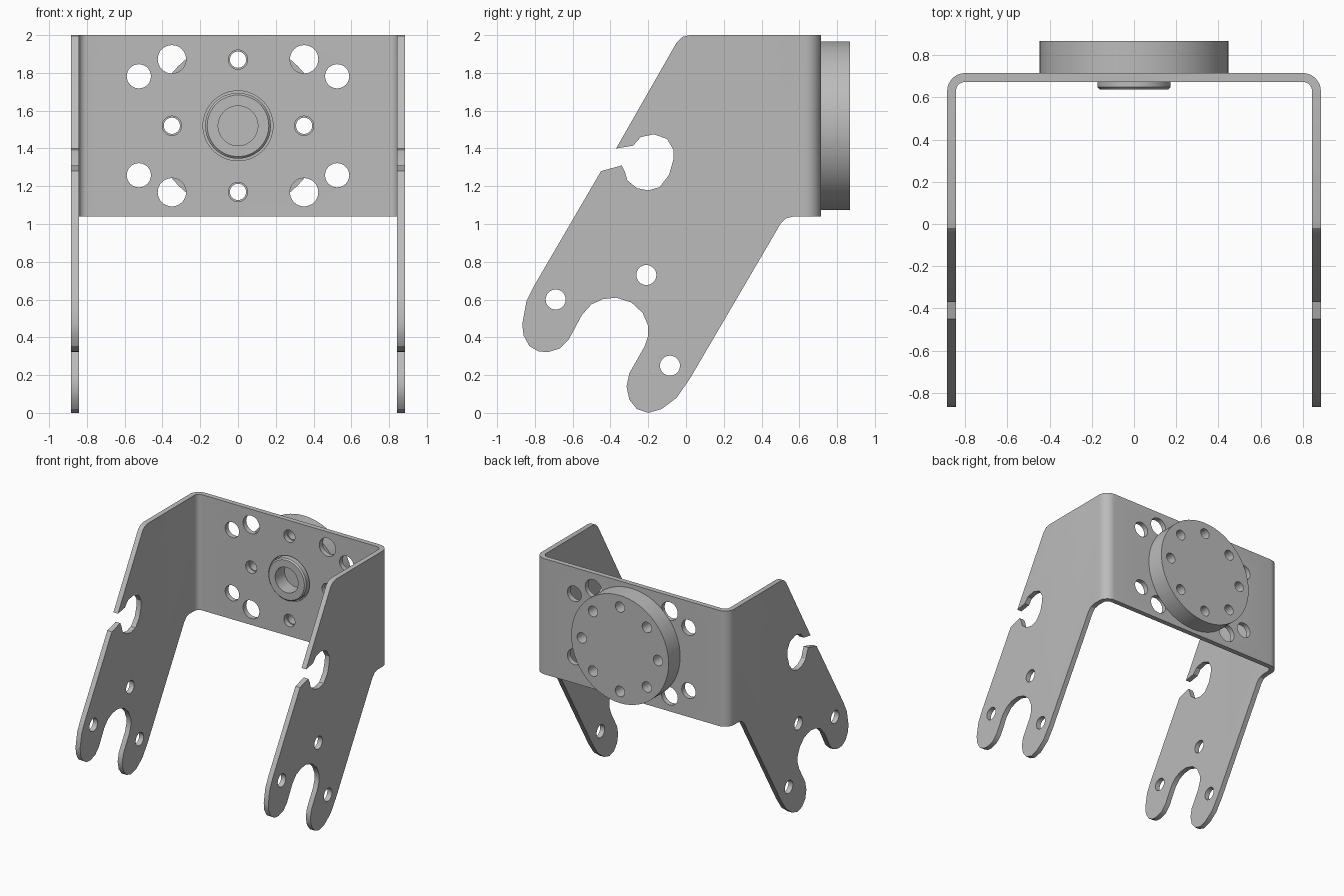
import bpy
import bmesh
from math import sin, cos, pi, radians
from mathutils import Vector

cube = bpy.data.objects.get("Cube")
if cube:
    bpy.data.objects.remove(cube)

metal = bpy.data.materials.new("grey_metal")
metal.use_nodes = True
GREY = (0.5, 0.5, 0.5, 1)
metal.diffuse_color = GREY
metal.node_tree.nodes["Principled BSDF"].inputs["Base Color"].default_value = GREY

# Each axis maps flat (a, b) coordinates plus a depth to space
PLACE = {
    "X": lambda a, b, d: Vector((d, a, b)),
    "Y": lambda a, b, d: Vector((a, d, b)),
    "Z": lambda a, b, d: Vector((a, b, d)),
}


def circle(a, b, radius, count=32):
    return [(a + radius * cos(2 * pi * i / count), b + radius * sin(2 * pi * i / count))
            for i in range(count)]


def arc(a, b, radius, start, end, steps=8):
    angles = [radians(start + (end - start) * i / steps) for i in range(steps + 1)]
    return [(a + radius * cos(t), b + radius * sin(t)) for t in angles]


def make_object(name, bm):
    bmesh.ops.recalc_face_normals(bm, faces=bm.faces[:])
    mesh = bpy.data.meshes.new(name)
    bm.to_mesh(mesh)
    bm.free()
    obj = bpy.data.objects.new(name, mesh)
    bpy.context.collection.objects.link(obj)
    mesh.materials.append(metal)
    return obj


def prisms(name, outlines, axis, low, high):
    """Extrude flat outlines along an axis into one object."""
    bm = bmesh.new()
    place = PLACE[axis]
    for outline in outlines:
        face = bm.faces.new([bm.verts.new(place(a, b, low)) for a, b in outline])
        ext = bmesh.ops.extrude_face_region(bm, geom=[face])
        moved = [v for v in ext["geom"] if isinstance(v, bmesh.types.BMVert)]
        bmesh.ops.translate(bm, verts=moved, vec=place(0, 0, high - low))
    return make_object(name, bm)


def lathe_y(name, profile, height, steps=64):
    """Turn a (radius, y) profile around a front-to-back axis."""
    bm = bmesh.new()
    verts = [bm.verts.new((r, y, height)) for r, y in profile]
    edges = [bm.edges.new(pair) for pair in zip(verts, verts[1:])]
    bmesh.ops.spin(bm, geom=verts + edges, cent=(0, 0, height), axis=(0, 1, 0),
                   angle=2 * pi, steps=steps)
    bmesh.ops.remove_doubles(bm, verts=bm.verts[:], dist=0.0001)
    return make_object(name, bm)


def boolean(obj, cutter, operation):
    mod = obj.modifiers.new(operation.lower(), "BOOLEAN")
    mod.operation = operation
    mod.solver = "EXACT"
    mod.object = cutter
    bpy.context.view_layer.objects.active = obj
    bpy.ops.object.modifier_apply(modifier=mod.name)
    bpy.data.objects.remove(cutter)


def smooth(obj):
    bpy.ops.object.select_all(action="DESELECT")
    obj.select_set(True)
    bpy.context.view_layer.objects.active = obj
    bpy.ops.object.shade_smooth_by_angle(angle=radians(30))


HALF, BACK, FRONT, SHEET, BEND = 0.885, 0.715, -1, 0.042, 0.085
HUB_Z, BOLT_RING = 1.52, 0.35

# Bent sheet: U shape seen from above
inner = BEND - SHEET
cx, cy = HALF - BEND, BACK - BEND
outside = [(HALF, FRONT)] + arc(cx, cy, BEND, 0, 90) + arc(-cx, cy, BEND, 90, 180) + [(-HALF, FRONT)]
inside = ([(SHEET - HALF, FRONT)] + arc(-cx, cy, inner, 180, 90)
          + arc(cx, cy, inner, 90, 0) + [(HALF - SHEET, FRONT)])
bracket = prisms("bracket", [outside + inside], "Z", -0.5, 2.5)

# Side outline with the hooked slot and forked foot
upper = [(0.8, 2), (0.02, 2), (-0.02, 1.99), (-0.05, 1.96), (-0.37, 1.4)]
slot = [(-0.28, 1.415), (-0.24, 1.46), (-0.17, 1.475), (-0.1, 1.45), (-0.065, 1.39),
        (-0.067, 1.34), (-0.09, 1.26), (-0.14, 1.195), (-0.2, 1.178), (-0.26, 1.19),
        (-0.31, 1.23), (-0.325, 1.28), (-0.34, 1.31), (-0.45, 1.28)]
front_toe = [(-0.8, 0.68), (-0.845, 0.59), (-0.867, 0.47), (-0.86, 0.41), (-0.83, 0.355),
             (-0.78, 0.325), (-0.73, 0.322), (-0.67, 0.34), (-0.62, 0.39)]
fork = [(-0.55, 0.52), (-0.5, 0.575), (-0.44, 0.602), (-0.37, 0.61), (-0.29, 0.585),
        (-0.23, 0.53), (-0.2, 0.46), (-0.2, 0.41), (-0.22, 0.35)]
rear_toe = [(-0.3, 0.21), (-0.315, 0.14), (-0.3, 0.07), (-0.26, 0.02), (-0.2, 0),
            (-0.13, 0.02), (-0.05, 0.08), (0.02, 0.18)]
lower = [(0.5, 1), (0.53, 1.03), (0.57, 1.04), (0.8, 1.04)]
outline = prisms("outline", [upper + slot + front_toe + fork + rear_toe + lower], "X", -1, 1)
boolean(bracket, outline, "INTERSECT")

# Screw holes in both legs
leg_holes = [circle(y, z, 0.053) for y, z in [(-0.69, 0.6), (-0.21, 0.73), (-0.085, 0.25)]]
boolean(bracket, prisms("leg_holes", leg_holes, "X", -1, 1), "DIFFERENCE")

# Holes in the back plate
plate_holes = [circle(0, HUB_Z, 0.185, 64)]
for sx in (-1, 1):
    plate_holes.append(circle(sx * BOLT_RING, HUB_Z, 0.051))
    plate_holes.append(circle(0, HUB_Z + sx * BOLT_RING, 0.051))
    for sz in (-1, 1):
        plate_holes.append(circle(sx * 0.35, HUB_Z + sz * 0.352, 0.075))
        plate_holes.append(circle(sx * 0.525, HUB_Z + sz * 0.262, 0.064))
boolean(bracket, prisms("plate_holes", plate_holes, "Y", 0.6, 0.8), "DIFFERENCE")
smooth(bracket)

# Round hub with a raised collar through the plate and a blind bore
hub = lathe_y("hub_disc", [(0, 0.76), (0.105, 0.76), (0.105, 0.637), (0.163, 0.637),
                           (0.174, 0.648), (0.174, BACK), (0.447, BACK),
                           (0.447, 0.867), (0, 0.867)], HUB_Z)
ring = [circle(BOLT_RING * cos(i * pi / 4), HUB_Z + BOLT_RING * sin(i * pi / 4), 0.043)
        for i in range(8)]
boolean(hub, prisms("bolt_holes", ring, "Y", 0.6, 1), "DIFFERENCE")
smooth(hub)
